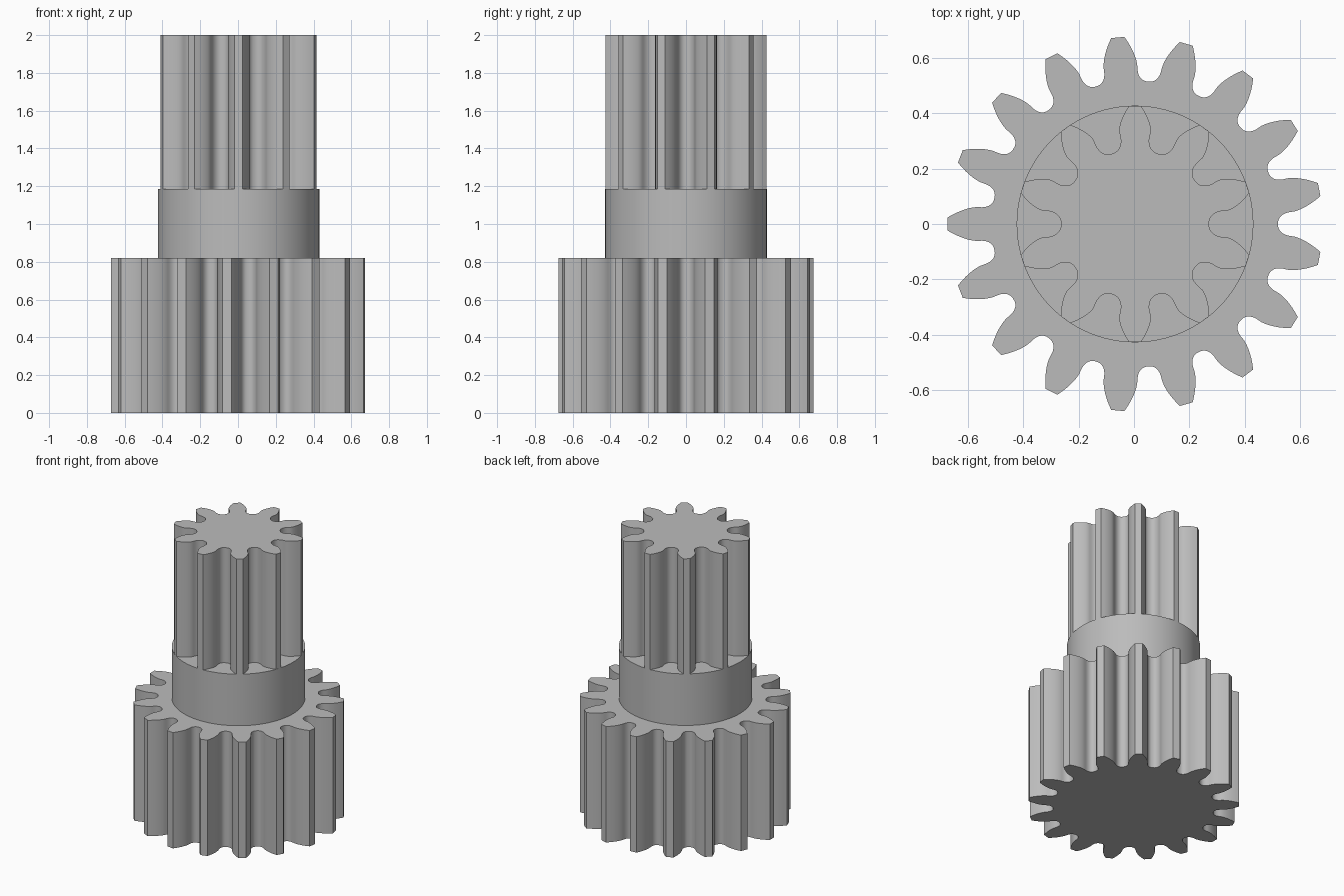
import bpy, bmesh, math

cube = bpy.data.objects.get("Cube")
if cube:
    bpy.data.objects.remove(cube, do_unlink=True)

MODULE = 0.0713
PRESSURE = math.radians(20)
AXIS_X = 0.0037

steel = bpy.data.materials.new("grey_steel")
steel.use_nodes = True
GREY = (0.5, 0.5, 0.5, 1)
steel.diffuse_color = GREY
steel.node_tree.nodes["Principled BSDF"].inputs["Base Color"].default_value = GREY


def rack_half_width(v):
    """Half width of a rounded rack cutter at height v from the pitch line."""
    tip = 0.38 * MODULE
    vc = -1.25 * MODULE + tip
    flank = lambda h: MODULE * math.pi / 4 + h * math.tan(PRESSURE)
    if v > vc - tip * math.sin(PRESSURE):
        return flank(v)
    centre = flank(vc) - tip / math.cos(PRESSURE)
    return centre + math.sqrt(max(0, tip ** 2 - (v - vc) ** 2))


def gap_half_angle(r, pitch):
    """Widest angle the rolling rack cuts at radius r."""
    best = 0
    steps = 300
    for i in range(steps + 1):
        v = MODULE * (-1.25 + 2.25 * i / steps)
        h = pitch + v
        if h > r + 1e-9:
            break
        s = math.sqrt(max(0, r * r - h * h))
        for side in (s, -s):
            best = max(best, math.atan2(side, h) - (side - rack_half_width(v)) / pitch)
    return best


def gear_outline(teeth, first_gap):
    pitch = MODULE * teeth / 2
    root, tip = pitch - 1.25 * MODULE, pitch + MODULE
    count = 16
    radii = [root + (tip - root) * (i / count) ** 2 for i in range(count + 1)]
    flank = [(r, gap_half_angle(r, pitch)) for r in radii]
    gap = [(r, -a) for r, a in reversed(flank)] + flank
    points = []
    for k in range(teeth):
        turn = first_gap + math.tau * k / teeth
        points += [(r * math.cos(turn + a), r * math.sin(turn + a)) for r, a in gap]
    return points


def extrude_part(name, outline, z0, z1):
    bm = bmesh.new()
    base = bm.faces.new([bm.verts.new((x + AXIS_X, y, z0)) for x, y in outline])
    grown = bmesh.ops.extrude_face_region(bm, geom=[base], use_keep_orig=True)
    top = [g for g in grown["geom"] if isinstance(g, bmesh.types.BMVert)]
    bmesh.ops.translate(bm, verts=top, vec=(0, 0, z1 - z0))
    bmesh.ops.recalc_face_normals(bm, faces=bm.faces)
    mesh = bpy.data.meshes.new(name)
    bm.to_mesh(mesh)
    bm.free()
    mesh.materials.append(steel)
    part = bpy.data.objects.new(name, mesh)
    bpy.context.collection.objects.link(part)
    bpy.ops.object.select_all(action="DESELECT")
    part.select_set(True)
    bpy.context.view_layer.objects.active = part
    bpy.ops.object.shade_smooth_by_angle(angle=math.radians(30))


# Wide lower gear, plain collar and narrow upper pinion on one axis
extrude_part("large_gear", gear_outline(17, 0), 0, 0.82)
collar_radius = MODULE * 6
ring = [math.tau * i / 96 for i in range(96)]
extrude_part("collar", [(collar_radius * math.cos(a), collar_radius * math.sin(a)) for a in ring], 0.82, 1.185)
extrude_part("small_gear", gear_outline(10, 0), 1.185, 2)
